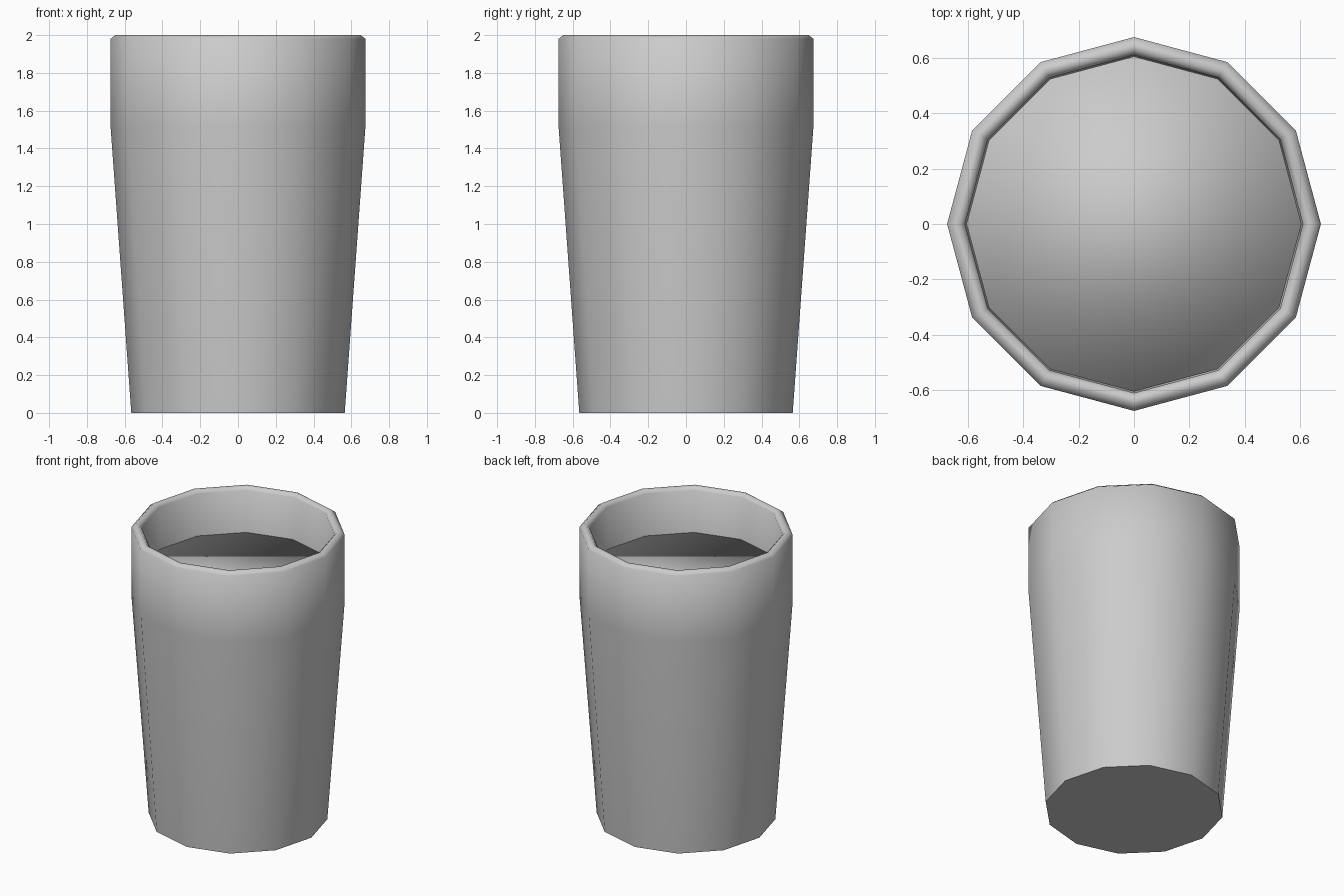
import bpy, math

if "Cube" in bpy.data.objects:
    bpy.data.objects.remove(bpy.data.objects["Cube"], do_unlink=True)

SIDES = 12

grey = bpy.data.materials.new("plain grey")
grey.use_nodes = True
colour = (0.6, 0.6, 0.6, 1)
grey.diffuse_color = colour
grey.node_tree.nodes["Principled BSDF"].inputs["Base Color"].default_value = colour


def lathe(name, profile, cap_start, cap_end):
    """Turn (radius, z) points, listed upwards on the outside, round the z axis."""
    verts = [(r * math.cos(2 * math.pi * i / SIDES), r * math.sin(2 * math.pi * i / SIDES), z)
             for r, z in profile for i in range(SIDES)]
    faces = []
    for k in range(len(profile) - 1):
        for i in range(SIDES):
            j = (i + 1) % SIDES
            a, b = k * SIDES, (k + 1) * SIDES
            faces.append((a + i, a + j, b + j, b + i))
    if cap_start:
        faces.append(tuple(reversed(range(SIDES))))
    if cap_end:
        last = (len(profile) - 1) * SIDES
        faces.append(tuple(range(last, last + SIDES)))
    mesh = bpy.data.meshes.new(name)
    mesh.from_pydata(verts, [], faces)
    mesh.materials.append(grey)
    obj = bpy.data.objects.new(name, mesh)
    bpy.context.collection.objects.link(obj)
    mesh.shade_smooth()
    return obj


# Cup: tapered wall, straight collar, chamfered rim and inner wall
cup = lathe("cup", [(0.565, 0), (0.675, 1.52), (0.675, 1.98), (0.65, 2.0),
                    (0.63, 2.0), (0.61, 1.98), (0.61, 1.52), (0.51, 0.06)], True, True)
bpy.context.view_layer.objects.active = cup
cup.select_set(True)
bpy.ops.object.shade_smooth_by_angle(angle=math.radians(60))
cup.select_set(False)

# Filling: smooth shaded plug whose top sits below the rim
lathe("filling", [(0.50, 0.08), (0.605, 1.52), (0.605, 1.69)], True, True)
